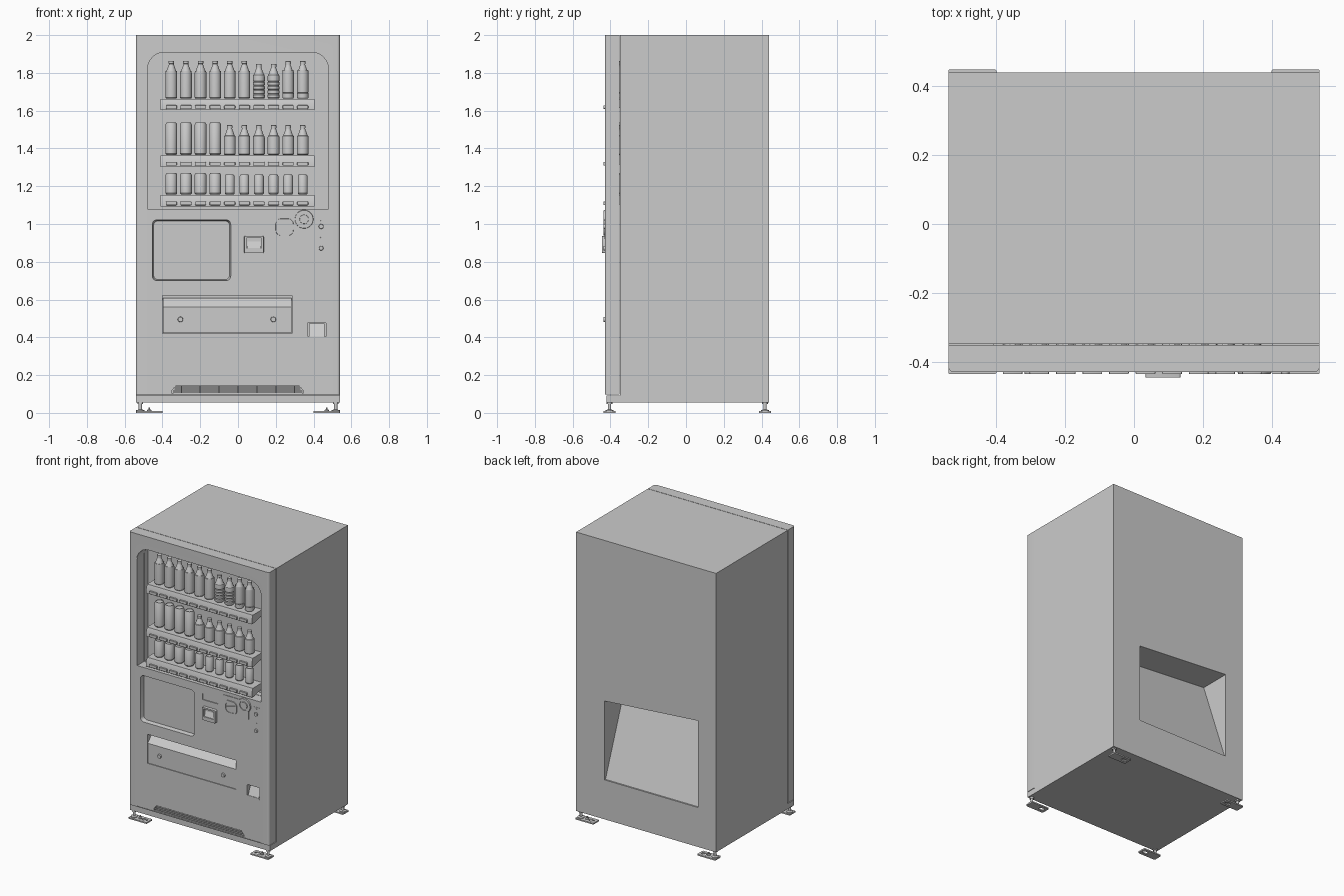
import bpy, bmesh, math

if "Cube" in bpy.data.objects:
    bpy.data.objects.remove(bpy.data.objects["Cube"])

# ---------- helpers ----------
def finish(name, bm):
    bmesh.ops.recalc_face_normals(bm, faces=bm.faces)
    me = bpy.data.meshes.new(name)
    bm.to_mesh(me)
    bm.free()
    ob = bpy.data.objects.new(name, me)
    bpy.context.collection.objects.link(ob)
    return ob

def prism(name, pts, a, b, axis='y', taper=1.0):
    """Extrude a 2D outline from a to b along an axis."""
    put = {'x': lambda u, v, d: (d, u, v), 'y': lambda u, v, d: (u, d, v),
           'z': lambda u, v, d: (u, v, d)}[axis]
    cu = (min(p[0] for p in pts) + max(p[0] for p in pts)) / 2
    cv = (min(p[1] for p in pts) + max(p[1] for p in pts)) / 2
    bm = bmesh.new()
    lo = [bm.verts.new(put(u, v, a)) for u, v in pts]
    hi = [bm.verts.new(put(cu + (u - cu) * taper, cv + (v - cv) * taper, b)) for u, v in pts]
    bm.faces.new(lo)
    bm.faces.new(hi[::-1])
    n = len(pts)
    for i in range(n):
        bm.faces.new((lo[i], lo[(i + 1) % n], hi[(i + 1) % n], hi[i]))
    return finish(name, bm)

def rect(u0, u1, v0, v1, bottom=0.0, top=0.0, n=6):
    """Rectangle outline with optional rounded corners."""
    out = []
    for cx, cy, r, start in ((u1, v1, top, 0), (u0, v1, top, 90),
                             (u0, v0, bottom, 180), (u1, v0, bottom, 270)):
        sx, sy = (1 if cx == u1 else -1), (1 if cy == v1 else -1)
        for k in range(n + 1 if r else 1):
            t = math.radians(start + 90 * k / n)
            out.append((cx - sx * r + r * math.cos(t), cy - sy * r + r * math.sin(t)) if r else (cx, cy))
    return out

def box(name, x0, x1, y0, y1, z0, z1):
    return prism(name, rect(x0, x1, z0, z1), y0, y1)

def disc(name, x, z, r, y0, y1, n=24, taper=1.0):
    pts = [(x + r * math.cos(2 * math.pi * k / n), z + r * math.sin(2 * math.pi * k / n)) for k in range(n)]
    return prism(name, pts, y1, y0, taper=taper)

def lathe(name, prof, n=20):
    bm = bmesh.new()
    rings = [[bm.verts.new((r * math.cos(2 * math.pi * k / n), r * math.sin(2 * math.pi * k / n), z))
              for k in range(n)] for r, z in prof]
    for A, B in zip(rings, rings[1:]):
        for k in range(n):
            bm.faces.new((A[k], A[(k + 1) % n], B[(k + 1) % n], B[k]))
    bm.faces.new(rings[0][::-1])
    bm.faces.new(rings[-1])
    return finish(name, bm)

def cut(targets, cutter):
    cutter.hide_render = True
    for ob in targets:
        m = ob.modifiers.new("cut", 'BOOLEAN')
        m.operation, m.solver, m.object = 'DIFFERENCE', 'EXACT', cutter
        bpy.context.view_layer.objects.active = ob
        bpy.ops.object.modifier_apply(modifier=m.name)
    bpy.data.objects.remove(cutter)

F = -0.427   # front plane of the lower panel

# ---------- cabinet and door ----------
cabinet = prism("cabinet", [(-0.42, 0.055), (0.44, 0.055), (0.44, 2), (-0.349, 2),
                            (-0.349, 0.093), (-0.42, 0.093)], -0.54, 0.54, 'x')
door = prism("door", rect(-0.54, 0.54, -0.43, -0.352, bottom=0.015), 0.097, 2.0, 'z')
cut([door], prism("panel_cut", rect(-0.48, 0.48, 0.1, 1.91, top=0.09), -0.5, F))
cut([door, cabinet], prism("window_cut", rect(-0.479, 0.479, 1.08, 1.909, top=0.089), -0.5, -0.31))

# rear service recess with a sloping inner wall
ramp = prism("rear_cut", [(-0.40, 0.33), (0.32, 0.33), (0.32, 0.88), (-0.40, 0.935)], 0.22, 0.5)
for v in ramp.data.vertices:
    if v.co.y < 0.3 and v.co.z < 0.4:
        v.co.y = 0.43
cut([cabinet], ramp)

# ---------- recesses in the door ----------
cut([door], prism("screen_cut", rect(-0.457, -0.035, 0.697, 1.025, 0.025, 0.025), -0.44, F + 0.028, taper=0.95))
cut([door], box("flap_cut", -0.40, 0.285, -0.5, -0.365, 0.42, 0.622))
cut([door], prism("return_cut", rect(0.37, 0.465, 0.385, 0.478, 0.02, 0.004), -0.5, -0.38))
cut([door], box("card_cut", 0.025, 0.145, -0.5, F + 0.006, 0.978, 1.02))
cut([door], prism("grille_cut", [(-0.35, 0.102), (0.345, 0.102), (0.345, 0.118), (0.325, 0.143),
                                 (-0.33, 0.143), (-0.35, 0.118)], -0.5, F + 0.025))
for i in range(4):
    z = 0.102 + i * 0.0105
    w = 0.345 if i < 2 else 0.335
    box("grille_slat", -w, w - 0.004, F, F + 0.026, z, z + 0.005)
for i in range(7):
    x = -0.3 + i * 0.1
    box("grille_post", x - 0.003, x + 0.003, F + 0.008, F + 0.026, 0.102, 0.142)

# ---------- shelves with selection buttons ----------
cols = [-0.353 + 0.0773 * i for i in range(10)]
for z0 in (1.603, 1.303, 1.093):
    prism("shelf", [(-0.426, z0), (-0.426, z0 + 0.03), (-0.416, z0 + 0.06), (-0.309, z0 + 0.06),
                    (-0.309, z0 + 0.02), (-0.40, z0)], -0.41, 0.405, 'x')
    for x in cols:
        prism("select_button", rect(x - 0.03, x + 0.03, z0 + 0.006, z0 + 0.026, 0.004, 0.004, 2),
              -0.42, -0.436, taper=0.94)

# ---------- drinks ----------
R = 0.031
def neck(h):
    return [(0.026, h - 0.055), (0.016, h - 0.027), (0.013, h - 0.02), (0.013, h - 0.016),
            (0.0145, h - 0.015), (0.0145, h - 0.001), (0.013, h)]
tall = [(0.027, 0), (R, 0.005), (R, 0.135), (0.030, 0.145)] + neck(0.2)
ribbed = [(0.027, 0), (R, 0.005)]
for i in range(4):
    ribbed += [(R, 0.02 + i * 0.022), (0.028, 0.024 + i * 0.022), (R, 0.028 + i * 0.022)]
ribbed += [(R, 0.115), (0.030, 0.125)] + neck(0.183)
slim = [(0.027, 0), (R - 0.001, 0.005), (R - 0.001, 0.028), (0.028, 0.03), (R - 0.001, 0.032),
        (R - 0.001, 0.14), (0.029, 0.15)] + neck(0.198)
short = [(0.027, 0), (R, 0.005), (R, 0.09), (0.030, 0.1)] + neck(0.157)
def can(r, h):
    return [(r - 0.005, 0), (r, 0.007), (r, h - 0.011), (r - 0.005, h - 0.002), (r - 0.005, h),
            (r - 0.007, h), (r - 0.008, h - 0.003)]
rows = [(1.664, [("tall_bottle", tall, range(0, 6)), ("ribbed_bottle", ribbed, (6, 7)),
                 ("slim_bottle", slim, (8, 9))]),
        (1.366, [("large_can", can(R, 0.172), range(0, 4)), ("short_bottle", short, range(4, 10))]),
        (1.156, [("medium_can", can(R, 0.115), range(0, 4)), ("small_can", can(0.026, 0.107), range(4, 10))])]
for z, kinds in rows:
    for name, prof, idx in kinds:
        first = lathe(name, prof)
        for k, i in enumerate(idx):
            ob = first if k == 0 else first.copy()
            if k:
                bpy.context.collection.objects.link(ob)
            ob.location = (cols[i], -0.362, z)

# ---------- pickup flap ----------
prism("pickup_flap", [(F, 0.423), (F, 0.56), (-0.385, 0.608), (-0.366, 0.608), (-0.366, 0.423)],
      -0.397, 0.282, 'x')
for x in (-0.305, 0.187):
    disc("flap_lock", x, 0.495, 0.015, -0.437, F + 0.005, taper=0.85)

# ---------- coin return cup ----------
prism("return_flap", [(-0.426, 0.405), (-0.41, 0.405), (-0.385, 0.474), (-0.395, 0.474)], 0.376, 0.459, 'x')
prism("return_lip", rect(0.37, 0.465, 0.385, 0.405, 0.019), F - 0.002, F + 0.03)

# ---------- bill acceptor ----------
bill = prism("bill_acceptor", rect(0.032, 0.137, 0.845, 0.937, 0.006, 0.006, 3), F + 0.005, -0.446, taper=0.96)
cut([bill], prism("bill_cut", [(0.045, 0.872), (0.124, 0.872), (0.124, 0.925), (0.045, 0.925)], -0.5, -0.43))
prism("bill_mouth", [(-0.442, 0.873), (-0.429, 0.873), (-0.429, 0.91)], 0.05, 0.119, 'x')

# ---------- coin panel ----------
prism("coin_plate", rect(0.185, 0.382, 0.925, 1.057, 0.008, 0.008, 3), F + 0.005, -0.431)
inlet = prism("coin_inlet", rect(0.198, 0.295, 0.937, 1.03, 0.03, 0.03), F + 0.005, -0.436, taper=0.95)
cut([inlet], prism("inlet_cut", rect(0.21, 0.283, 0.948, 1.018, 0.025, 0.025), -0.5, -0.4325))
ring = disc("coin_ring", 0.35, 1.025, 0.05, -0.436, F + 0.005, 32, 0.95)
cut([ring], disc("ring_cut", 0.35, 1.025, 0.032, -0.5, -0.431))
disc("return_knob", 0.35, 1.025, 0.026, -0.436, F + 0.005, taper=0.9)
prism("coin_slot_guide", [(0.215, 0.975), (0.27, 0.99), (0.29, 1.005), (0.27, 1.0), (0.215, 0.985)],
      F + 0.005, -0.437)

# ---------- side buttons and lock ----------
prism("lock_plate", rect(0.415, 0.466, 0.915, 1.035, 0.006, 0.006, 3), F + 0.005, -0.429)
for z, r in ((1.022, 0.006), (0.987, 0.014), (0.925, 0.006), (0.872, 0.013)):
    disc("side_button", 0.44, z, r, -0.437 if r > 0.01 else -0.431, F + 0.005, 16, 0.85)

# ---------- levelling feet ----------
for sx in (-1, 1):
    for yc in (-0.405, 0.418):
        xs = sorted((sx * 0.40, sx * 0.54))
        foot = prism("foot_plate", rect(xs[0], xs[1], yc - 0.032, yc + 0.032, 0.006, 0.006, 3), 0, 0.009, 'z')
        cut([foot], prism("slot_cut", rect(sx * 0.435 - 0.02, sx * 0.435 + 0.02, yc - 0.012, yc + 0.012,
                                           0.011, 0.011), -0.1, 0.1, 'z'))
        stem = lathe("foot_stem", [(0.022, 0.008), (0.022, 0.014), (0.009, 0.018), (0.009, 0.046),
                                   (0.015, 0.046), (0.015, 0.056)], 16)
        stem.location = (sx * 0.517, yc, 0)
        bolt = lathe("foot_bolt", [(0.012, 0.008), (0.012, 0.015), (0.005, 0.018), (0.005, 0.028)], 12)
        bolt.location = (sx * 0.47, yc, 0)

# ---------- shading ----------
bpy.ops.object.select_all(action='SELECT')
bpy.context.view_layer.objects.active = door
bpy.ops.object.shade_smooth_by_angle(angle=math.radians(30))
